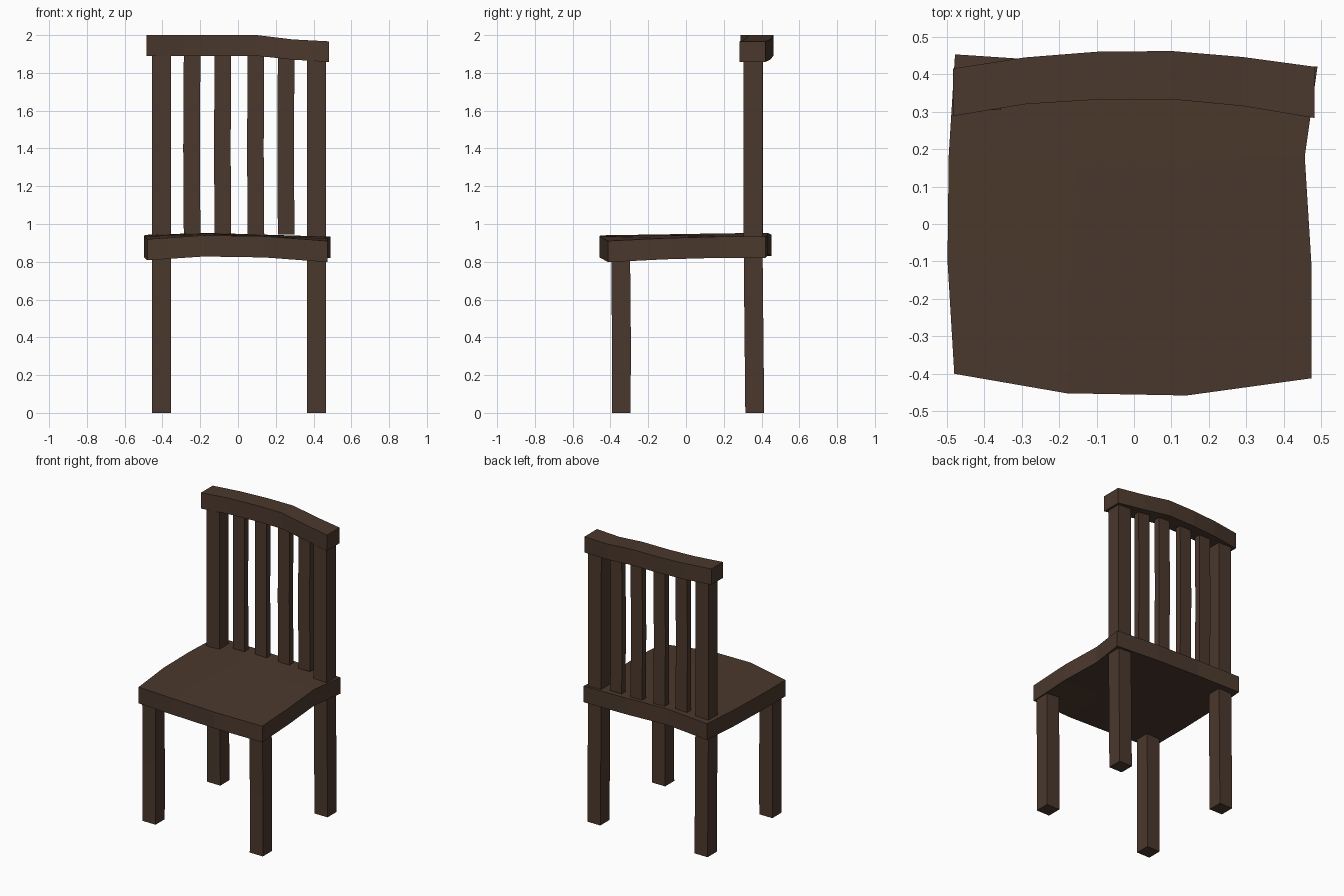
import bpy, bmesh

if "Cube" in bpy.data.objects:
    bpy.data.objects.remove(bpy.data.objects["Cube"])

wood = bpy.data.materials.new("dark_wood")
wood.diffuse_color = (0.07, 0.04, 0.026, 1)
wood.use_nodes = True
wood.node_tree.nodes["Principled BSDF"].inputs["Base Color"].default_value = wood.diffuse_color


def finish(name, bm):
    bmesh.ops.recalc_face_normals(bm, faces=bm.faces)
    me = bpy.data.meshes.new(name)
    bm.to_mesh(me)
    bm.free()
    me.materials.append(wood)
    ob = bpy.data.objects.new(name, me)
    bpy.context.collection.objects.link(ob)
    return ob


def loft(name, sections):
    """Join four-cornered sections into a closed bar."""
    bm = bmesh.new()
    rings = [[bm.verts.new(p) for p in s] for s in sections]
    for a, b in zip(rings, rings[1:]):
        for i in range(4):
            j = (i + 1) % 4
            bm.faces.new((a[i], a[j], b[j], b[i]))
    bm.faces.new(rings[0])
    bm.faces.new(rings[-1])
    return finish(name, bm)


def upright(name, centres, w, d):
    """Vertical bar through a few slightly wobbling centre points."""
    return loft(name, [[(x - w/2, y - d/2, z), (x + w/2, y - d/2, z),
                        (x + w/2, y + d/2, z), (x - w/2, y + d/2, z)]
                       for x, y, z in centres])


# Seat: uneven 4 x 4 slab, rows run front to back
top_rows = [
    [(-0.48, -0.40, 0.92), (-0.18, -0.452, 0.94), (0.14, -0.458, 0.935), (0.474, -0.412, 0.91)],
    [(-0.498, -0.10, 0.935), (-0.17, -0.13, 0.945), (0.15, -0.12, 0.94), (0.474, -0.11, 0.925)],
    [(-0.495, 0.18, 0.94), (-0.16, 0.17, 0.95), (0.15, 0.17, 0.943), (0.456, 0.18, 0.933)],
    [(-0.478, 0.453, 0.943), (-0.16, 0.432, 0.953), (0.16, 0.432, 0.943), (0.49, 0.42, 0.933)],
]
bm = bmesh.new()
top = [[bm.verts.new(p) for p in r] for r in top_rows]
low = [[bm.verts.new((x, y, z - 0.112)) for x, y, z in r] for r in top_rows]
for g in (top, low):
    for i in range(3):
        for j in range(3):
            bm.faces.new((g[i][j], g[i][j+1], g[i+1][j+1], g[i+1][j]))
for i in range(3):
    for k in (0, 3):
        bm.faces.new((top[k][i], top[k][i+1], low[k][i+1], low[k][i]))
        bm.faces.new((top[i][k], top[i+1][k], low[i+1][k], low[i][k]))
finish("seat", bm)

# Front legs and full-height back posts
for side, x, ztop in (("left", -0.405, 1.89), ("right", 0.415, 1.868)):
    upright("front_leg_" + side,
            [(x, -0.343, 0), (x, -0.342, 0.4), (x, -0.346, 0.83)], 0.1, 0.1)
    upright("back_post_" + side,
            [(x, 0.364, 0), (x, 0.355, 0.9), (x, 0.354, ztop)], 0.1, 0.1)

# Back slats
for i, (x, y, zt) in enumerate([(-0.243, 0.378, 1.89), (-0.08, 0.386, 1.89),
                                (0.095, 0.386, 1.89), (0.255, 0.38, 1.88)]):
    upright("slat_%d" % (i + 1),
            [(x, y, 0.945), (x - 0.003, y, 1.4), (x, y, zt)], 0.088, 0.042)

# Top rail: bowed to the back, drooping to the right (x, front y, back y, low z, high z)
rail = [(-0.484, 0.288, 0.415, 1.89, 2.0), (-0.29, 0.32, 0.445, 1.89, 2.0),
        (-0.1, 0.332, 0.46, 1.89, 2.0), (0.1, 0.333, 0.462, 1.89, 2.0),
        (0.29, 0.315, 0.446, 1.87, 1.977), (0.482, 0.283, 0.42, 1.858, 1.967)]
loft("top_rail", [[(x, f, a), (x, b, a), (x, b, c), (x, f, c)] for x, f, b, a, c in rail])
